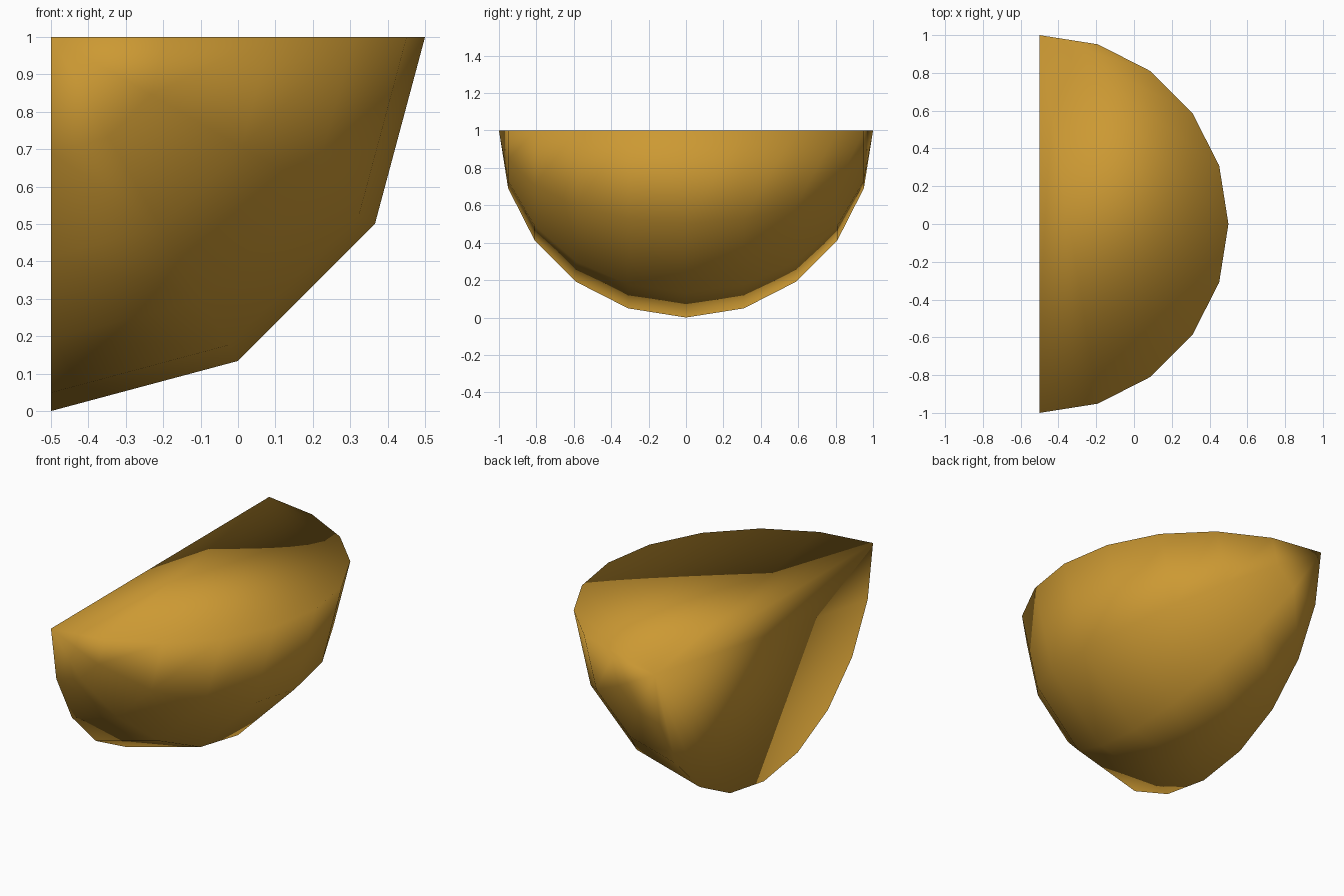
import bpy, bmesh, math

if "Cube" in bpy.data.objects:
    bpy.data.objects.remove(bpy.data.objects["Cube"])

SIDES = 10      # segments of the half circle, from the +y tip to the -y tip
STEPS = 3       # segments of the quarter turn about the y axis
CX, CZ = -0.5, 1.0

ochre = bpy.data.materials.new("ochre")
ochre.diffuse_color = (0.604, 0.319, 0.033, 1.0)
ochre.use_nodes = True
ochre.node_tree.nodes["Principled BSDF"].inputs["Base Color"].default_value = ochre.diffuse_color

bm = bmesh.new()
tip_back = bm.verts.new((CX, 1, CZ))
tip_front = bm.verts.new((CX, -1, CZ))

# Half-circle ribs turned from the flat top (0 deg) to the upright flat side (90 deg)
ribs = []
for j in range(STEPS + 1):
    phi = math.pi / 2 * j / STEPS
    rib = [tip_back]
    for i in range(1, SIDES):
        t = math.pi * i / SIDES
        r = math.sin(t)
        rib.append(bm.verts.new((CX + r * math.cos(phi), math.cos(t),
                                 CZ - r * math.sin(phi))))
    ribs.append(rib + [tip_front])

# Curved skin: quads between ribs, triangles at the tips
for a, b in zip(ribs, ribs[1:]):
    for i in range(SIDES):
        corners = list(dict.fromkeys((a[i], a[i + 1], b[i + 1], b[i])))
        bm.faces.new(corners)

# Flat top and flat side, each fanned from the back tip
for rib in (ribs[0], ribs[-1]):
    for i in range(1, SIDES):
        bm.faces.new((tip_back, rib[i], rib[i + 1]))

bmesh.ops.recalc_face_normals(bm, faces=bm.faces)
for f in bm.faces:
    f.smooth = True

mesh = bpy.data.meshes.new("quarter_dome")
bm.to_mesh(mesh)
bm.free()
mesh.materials.append(ochre)
dome = bpy.data.objects.new("quarter_dome", mesh)
bpy.context.collection.objects.link(dome)
